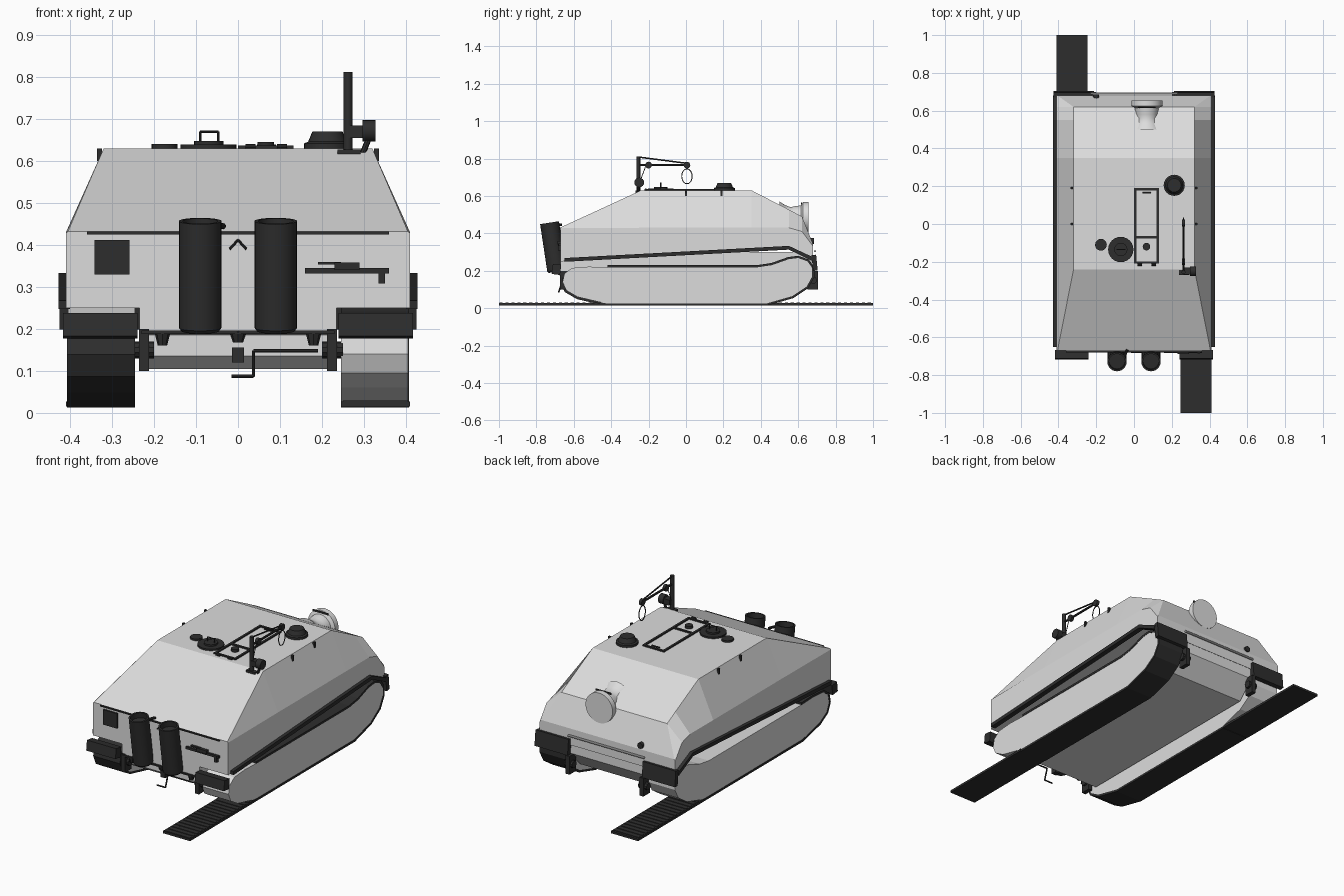
import bpy, bmesh, math
from mathutils import Vector, Matrix

if "Cube" in bpy.data.objects:
    bpy.data.objects.remove(bpy.data.objects["Cube"])


def material(name, v):
    m = bpy.data.materials.new(name)
    m.diffuse_color = (v, v, v, 1)
    m.use_nodes = True
    m.node_tree.nodes["Principled BSDF"].inputs["Base Color"].default_value = m.diffuse_color
    return m


GREY = material("light_grey", 0.72)
DARK = material("near_black", 0.027)


def finish(name, bm, mat, smooth=False):
    bmesh.ops.recalc_face_normals(bm, faces=bm.faces)
    me = bpy.data.meshes.new(name)
    bm.to_mesh(me)
    bm.free()
    me.materials.append(mat)
    ob = bpy.data.objects.new(name, me)
    bpy.context.collection.objects.link(ob)
    if smooth:
        bpy.context.view_layer.objects.active = ob
        ob.select_set(True)
        bpy.ops.object.shade_smooth_by_angle(angle=math.radians(35))
        ob.select_set(False)
    return ob


def box(name, x0, x1, y0, y1, z0, z1, mat=DARK, tilt=0):
    bm = bmesh.new()
    c = Vector(((x0 + x1) / 2, (y0 + y1) / 2, (z0 + z1) / 2))
    bmesh.ops.create_cube(bm, size=1, matrix=Matrix.Translation(c) @ Matrix.Rotation(tilt, 4, 'X')
                          @ Matrix.Diagonal((x1 - x0, y1 - y0, z1 - z0, 1)))
    return finish(name, bm, mat)


def rod(name, a, b, r, mat=DARK, n=10, r2=None):
    a, b = Vector(a), Vector(b)
    bm = bmesh.new()
    q = (b - a).to_track_quat('Z', 'Y').to_matrix().to_4x4()
    bmesh.ops.create_cone(bm, cap_ends=True, segments=n, radius1=r, radius2=r if r2 is None else r2,
                          depth=(b - a).length, matrix=Matrix.Translation((a + b) / 2) @ q)
    return finish(name, bm, mat, True)


def path(name, pts, r):
    for i in range(len(pts) - 1):
        rod(f"{name}_{i}", pts[i], pts[i + 1], r, n=8)


def prism(name, prof, x0, x1, mat):
    """Side profile of (y, z) points stretched from x0 to x1."""
    bm = bmesh.new()
    f = bm.faces.new([bm.verts.new((x0, y, z)) for y, z in prof])
    g = bmesh.ops.extrude_face_region(bm, geom=[f])
    bmesh.ops.translate(bm, vec=(x1 - x0, 0, 0), verts=[v for v in g['geom'] if isinstance(v, bmesh.types.BMVert)])
    return finish(name, bm, mat)


def lathe(name, prof, frame, mat, n=24):
    """Closed turned shape from (radius, height) points about the frame's z axis."""
    bm = bmesh.new()
    rings = [[bm.verts.new(frame @ Vector((r * math.cos(2 * math.pi * k / n), r * math.sin(2 * math.pi * k / n), h)))
              for k in range(n)] for r, h in prof]
    for a, b in zip(rings, rings[1:]):
        for k in range(n):
            bm.faces.new((a[k], a[(k + 1) % n], b[(k + 1) % n], b[k]))
    bm.faces.new(rings[0])
    bm.faces.new(rings[-1])
    return finish(name, bm, mat, True)


def strip(name, pts, t, x0, x1, mat):
    """Open band following (y, z) points, thickened by t on the left side."""
    out = []
    for i, p in enumerate(pts):
        a, b = Vector(pts[max(i - 1, 0)]), Vector(pts[min(i + 1, len(pts) - 1)])
        d = (b - a).normalized()
        out.append((p[0] + d.y * t, p[1] - d.x * t))
    bm = bmesh.new()
    rows = [[bm.verts.new((x, *p)) for x, p in ((x0, p), (x1, p), (x1, q), (x0, q))] for p, q in zip(pts, out)]
    for a, b in zip(rows, rows[1:]):
        for k in range(4):
            bm.faces.new((a[k], a[(k + 1) % 4], b[(k + 1) % 4], b[k]))
    bm.faces.new(rows[0])
    bm.faces.new(rows[-1])
    return finish(name, bm, mat)


# Upper hull lofted along y: y, floor z, shoulder z, top half width, top z
sections = [(-.67, .25, .428, .405, .432), (-.24, .275, .43, .32, .63), (.35, .31, .43, .32, .63),
            (.55, .32, .43, .32, .527), (.62, .29, .41, .32, .49), (.68, .25, .33, .405, .34)]
bm = bmesh.new()
rings = [[bm.verts.new(p) for p in ((-.41, y, zb), (-.41, y, zs), (-wt, y, zt), (wt, y, zt), (.41, y, zs), (.41, y, zb))]
         for y, zb, zs, wt, zt in sections]
for a, b in zip(rings, rings[1:]):
    for k in range(6):
        bm.faces.new((a[k], a[(k + 1) % 6], b[(k + 1) % 6], b[k]))
bm.faces.new(rings[0])
bm.faces.new(rings[-1])
finish("upper_hull", bm, GREY)

# Lower hull tub
prism("lower_hull", [(-.67, .30), (-.67, .195), (-.63, .185), (-.63, .135), (-.59, .105),
                     (.58, .105), (.67, .20), (.67, .30)], -.235, .235, GREY)

# Track bodies, counter-clockwise from bottom front
loop = [(-.43, .025), (.43, .025), (.57, .065), (.645, .115), (.675, .17), (.675, .215), (.65, .25), (.60, .268),
        (.55, .262), (.46, .23), (.38, .218), (-.42, .218), (-.52, .222), (-.61, .215), (-.65, .185),
        (-.66, .14), (-.64, .095), (-.58, .06)]
for s, side in ((-1, "left"), (1, "right")):
    x0, x1 = sorted((s * .245, s * .405))
    prism(side + "_track_body", loop, x0, x1, GREY)
    # Side strip above the track
    a, b = sorted((s * .40, s * .428))
    strip(side + "_side_strip", [(-.65, .268), (.55, .333), (.68, .272)], .02, a, b, DARK)
    # End flaps
    a, b = sorted((s * .24, s * .417))
    box(side + "_front_flap", a, b, -.715, -.67, .18, .235, tilt=-.12)
    a, b = sorted((s * .225, s * .425))
    box(side + "_rear_flap", a, b, .675, .70, .20, .285, tilt=.1)
    # Towing brackets front and rear
    for y, end in ((-.645, "front"), (.68, "rear")):
        a, b = sorted((s * .212, s * .236))
        box(f"{side}_{end}_bracket", a, b, y - .03, y + .025, .10, .20)
        rod(f"{side}_{end}_pin", (s * .20, y, .15), (s * .25, y, .15), .02)
    rod(side + "_front_hook", (s * .18, -.66, .195), (s * .18, -.66, .16), .02, n=8, r2=.011)
    # Lifting lugs
    for y in (0, .19):
        box(f"{side}_lug_{y}", s * .33 - .006, s * .33 + .006, y - .006, y + .006, .60, .63)

# Track belts: left one open at the rear, right one open at the front
strip("left_belt", loop[11:] + loop[:2], .012, -.407, -.245, DARK)
strip("right_belt", loop[:12], .012, .245, .407, DARK)

# Unrolled track lengths on the ground, made of links
for name, x0, x1, ya, yb in (("left", -.41, -.245, .43, 1), ("right", .245, .41, -1, -.43)):
    box(name + "_loose_track", x0, x1, ya, yb, .015, .027)
    n = 18
    for i in range(n):
        y = ya + (yb - ya) * i / n
        box(f"{name}_loose_link_{i}", x0 + .005, x1 - .005, y + .003, y + .02, .02, .030)

# Mortar barrel with ball mount and wide muzzle
frame = Matrix.Translation((.068, .50, .485)) @ Matrix.Rotation(-math.pi / 2, 4, 'X')
lathe("mortar", [(.085, 0), (.066, .03), (.055, .06), (.06, .08), (.064, .115), (.082, .125), (.082, .155)], frame, GREY, 32)
box("mortar_sight", .02, .115, .615, .62, .555, .565)

# Front canisters with recessed tops, leaning forward
for x in (-.09, .09):
    frame = Matrix.Translation((x, -.69, .195)) @ Matrix.Rotation(.15, 4, 'X')
    lathe("canister", [(.045, 0), (.051, .008), (.051, .265), (.042, .265), (.042, .235)], frame, DARK)

# Front plate fittings
box("front_ledge_bar", -.36, .36, -.68, -.665, .425, .432)
box("front_lower_lip", -.23, .23, -.68, -.66, .188, .196)
box("front_square_plate", -.342, -.258, -.679, -.66, .33, .412)
box("tool_shaft", .16, .36, -.682, -.668, .332, .345)
box("tool_head", .23, .29, -.688, -.668, .34, .358)
box("tool_grip", .335, .35, -.685, -.668, .308, .345)
box("tool_clamp", .19, .245, -.682, -.668, .353, .36)
path("chevron", [(-.02, -.672, .39), (0, -.675, .412), (.02, -.672, .39)], .003)
rod("front_lamp", (-.035, -.665, .445), (-.05, -.70, .445), .007)
rod("centre_hook", (0, -.66, .195), (0, -.66, .168), .022, n=8, r2=.012)
box("crank_mount", -.014, .014, -.65, -.62, .12, .156)
path("crank_handle", [(-.015, -.68, .087), (.037, -.68, .087), (.037, -.66, .148), (.19, -.66, .148)], .004)
rod("rear_port", (-.2, .66, .36), (-.2, .685, .36), .016, n=16)
rod("rear_rail", (-.23, .69, .305), (.23, .69, .305), .006, GREY)

# Roof ventilator
lathe("roof_vent", [(.056, 0), (.056, .012), (.046, .016), (.036, .04)], Matrix.Translation((.213, .205, .63)), DARK)
# Round hatches
rod("round_hatch", (-.07, -.135, .625), (-.07, -.135, .639), .067, n=24)
rod("round_hatch_cap", (-.07, -.135, .638), (-.07, -.135, .648), .035, n=20)
rod("small_hatch", (-.175, -.11, .625), (-.175, -.11, .64), .031, n=20)
path("hatch_handle", [(-.09, -.135, .64), (-.09, -.135, .67), (-.047, -.135, .67), (-.047, -.135, .64)], .003)

# Rectangular loading hatch frame
for x in (.006, .126):
    box("hatch_side_rail", x - .006, x + .006, -.21, .19, .628, .637)
for y in (-.204, -.07, .184):
    box("hatch_cross_rail", 0, .132, y - .006, y + .006, .628, .637)
rod("hatch_knob", (.066, -.12, .63), (.066, -.12, .645), .02, n=16)
path("hatch_grip", [(.045, .165, .635), (.09, .165, .635)], .004)
for x in (.03, .105):
    rod("hatch_hinge", (x - .012, -.215, .634), (x + .012, -.215, .634), .007)

# Loading crane
cx, cy = .262, -.255
rod("crane_post", (cx, cy, .61), (cx, cy, .812), .0105, n=14)
box("crane_base", cx - .025, cx + .03, cy - .015, cy + .02, .614, .628)
box("crane_winch_box", cx, cx + .04, cy - .012, cy + .025, .655, .685)
rod("crane_drum", (cx + .035, cy + .005, .672), (cx + .065, cy + .005, .672), .026, n=16)
path("crane_crank", [(cx + .05, cy, .655), (cx + .035, cy, .618)], .007)
rod("crane_arm", (cx, cy, .765), (cx, .01, .765), .006)
rod("crane_stay", (cx, cy, .808), (cx, .0, .775), .004)
for y in (-.2, .005):
    rod("crane_pulley", (cx - .008, y, .765), (cx + .008, y, .765), .018, n=16)
rod("crane_cable", (cx, -.215, .76), (cx, cy + .01, .68), .002, n=6)
ring = [(cx, .005 + .028 * math.sin(k * math.pi / 8), .705 + .04 * math.cos(k * math.pi / 8)) for k in range(17)]
path("crane_sling", ring, .0025)
